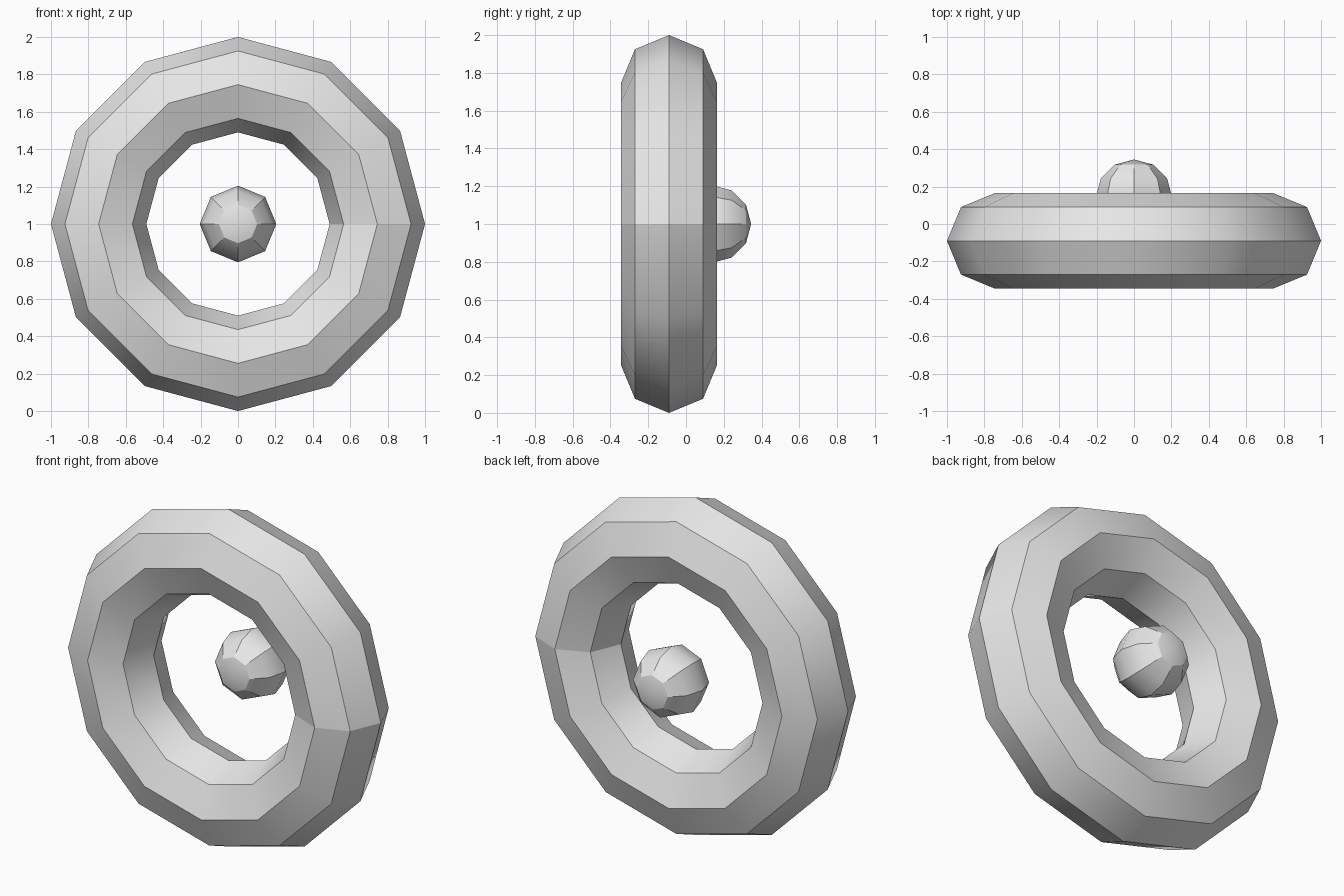
import bpy
from math import pi, radians

cube = bpy.data.objects.get("Cube")
if cube:
    bpy.data.objects.remove(cube, do_unlink=True)

# One plain grey for everything
grey = bpy.data.materials.new("light_grey")
grey.use_nodes = True
colour = (0.8, 0.8, 0.8, 1.0)
grey.diffuse_color = colour
for node in grey.node_tree.nodes:
    if node.type == 'BSDF_PRINCIPLED':
        node.inputs["Base Color"].default_value = colour


def finish(name):
    """Name, colour and shade the part that was just added."""
    obj = bpy.context.object
    obj.name = name
    obj.data.materials.append(grey)
    bpy.ops.object.transform_apply(location=False, rotation=True, scale=True)
    bpy.ops.object.shade_smooth_by_angle(angle=radians(30))
    return obj


# Upright ring, twelve segments around with an octagonal section
bpy.ops.mesh.primitive_torus_add(
    major_segments=12, minor_segments=8, major_radius=0.745, minor_radius=0.255,
    location=(0, -0.09, 1), rotation=(pi / 2, 0, 0))
ring = finish("ring")

# Hard seam across the section on the ring's left side
for edge in ring.data.edges:
    ends = [ring.data.vertices[i].co for i in edge.vertices]
    if all(abs(p.z) < 0.001 and p.x > 0 for p in ends):
        edge.use_edge_sharp = True

# Ball floating in the hole, with its poles facing front and back
bpy.ops.mesh.primitive_uv_sphere_add(
    segments=8, ring_count=6, radius=0.205,
    location=(0, 0.14, 1), rotation=(pi / 2, 0, 0))
finish("ball")
